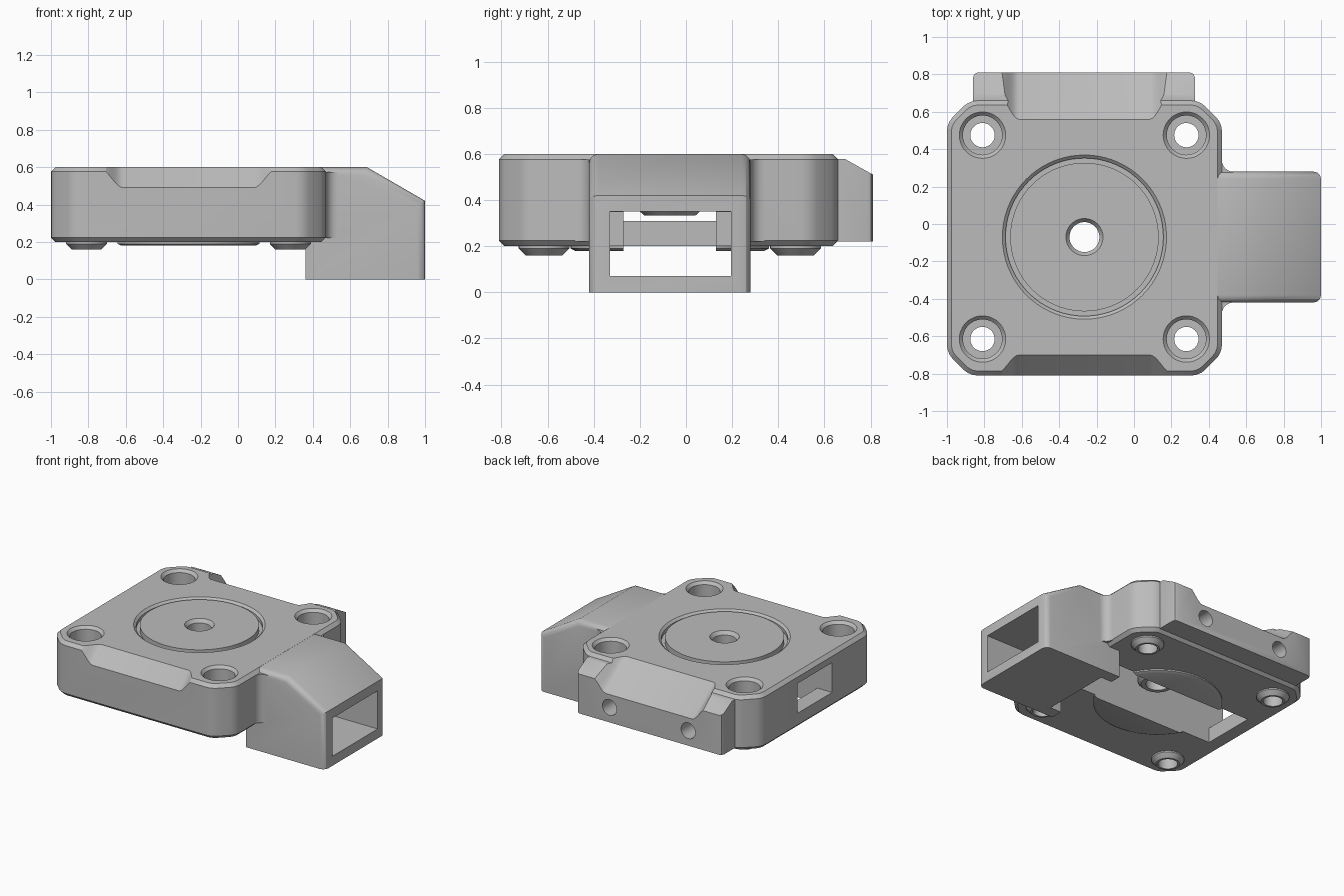
import bpy, bmesh, math
from mathutils import Vector

old = bpy.data.objects.get("Cube")
if old:
    bpy.data.objects.remove(old, do_unlink=True)

grey = bpy.data.materials.new("plain_grey")
grey.use_nodes = True
GREY = (0.5, 0.5, 0.5, 1)
grey.diffuse_color = GREY
grey.node_tree.nodes["Principled BSDF"].inputs["Base Color"].default_value = GREY

CX, CY = -0.265, -0.07          # centre of the round seat
HOLE = 0.545                    # screw offset from that centre
TOP, BASE = 0.6, 0.2


def finish(name, bm):
    bmesh.ops.recalc_face_normals(bm, faces=bm.faces)
    mesh = bpy.data.meshes.new(name)
    bm.to_mesh(mesh)
    bm.free()
    mesh.materials.append(grey)
    ob = bpy.data.objects.new(name, mesh)
    bpy.context.collection.objects.link(ob)
    return ob


def prism_mesh(pts, place, a, b):
    """Extrude a 2D outline from a to b; place maps (u, v, w) to xyz."""
    bm = bmesh.new()
    ends = [[bm.verts.new(place(u, v, w)) for u, v in pts] for w in (a, b)]
    for ring in ends:
        bm.faces.new(ring)
    n = len(pts)
    for i in range(n):
        j = (i + 1) % n
        bm.faces.new((ends[0][i], ends[0][j], ends[1][j], ends[1][i]))
    bmesh.ops.recalc_face_normals(bm, faces=bm.faces)
    return bm


def up(u, v, w):
    return (u, v, w)


def along_y(u, v, w):
    return (u, w, v)


def along_x(u, v, w):
    return (w, u, v)


def box(name, x, y, z):
    pts = [(x[0], y[0]), (x[1], y[0]), (x[1], y[1]), (x[0], y[1])]
    return finish(name, prism_mesh(pts, up, *z))


def lathe(name, profile, x, y, closed=False, sides=48):
    """Turn a (radius, z) profile about a vertical axis."""
    bm = bmesh.new()
    rings = []
    for r, z in profile:
        turns = [2 * math.pi * i / sides for i in range(sides)]
        rings.append([bm.verts.new((x + r * math.cos(t), y + r * math.sin(t), z)) for t in turns])
    pairs = list(zip(rings, rings[1:]))
    if closed:
        pairs.append((rings[-1], rings[0]))
    else:
        bm.faces.new(rings[0])
        bm.faces.new(rings[-1])
    for lo, hi in pairs:
        for i in range(sides):
            j = (i + 1) % sides
            bm.faces.new((lo[i], lo[j], hi[j], hi[i]))
    return finish(name, bm)


def bevel(bm, test, size, segments):
    edges = [e for e in bm.edges if test(*(v.co for v in e.verts))]
    bmesh.ops.bevel(bm, geom=edges, offset=size, segments=segments,
                    affect='EDGES', profile=0.5, clamp_overlap=True)


def combine(tool, operation):
    mod = housing.modifiers.new("join", 'BOOLEAN')
    mod.operation, mod.object, mod.solver = operation, tool, 'EXACT'
    bpy.ops.object.modifier_apply(modifier=mod.name)
    bpy.data.objects.remove(tool, do_unlink=True)


def add(tool):
    combine(tool, 'UNION')


def cut(tool):
    combine(tool, 'DIFFERENCE')


def upright(a, b):
    return abs(a.x - b.x) + abs(a.y - b.y) < 1e-4


# Main block: square with cut corners, softened edges
outline = [(-1, -0.69), (-0.88, -0.81), (0.35, -0.81), (0.47, -0.69),
           (0.47, 0.54), (0.35, 0.66), (-0.88, 0.66), (-1, 0.54)]
bm = prism_mesh(outline, up, BASE, TOP)
bevel(bm, upright, 0.04, 3)
bevel(bm, lambda a, b: abs(a.z - b.z) < 1e-4, 0.024, 1)
housing = finish("housing", bm)
bpy.context.view_layer.objects.active = housing
housing.select_set(True)

# Outlet duct with sloping nose
side = [(0.36, 0), (1, 0), (1, 0.42), (0.69, 0.5995), (0.36, 0.5995)]
bm = prism_mesh(side, along_y, -0.42, 0.28)
bevel(bm, lambda a, b: (upright(a, b) and a.x > 0.9) or
      (abs(a.y - b.y) < 1e-4 and min(a.z, b.z) > 0.4), 0.04, 3)
add(finish("duct", bm))

# Concave fillets between duct and block
arc = [(0.53 - 0.06 * math.cos(t), 0.41 - 0.06 * math.sin(t))
       for t in (math.pi / 2 * i / 6 for i in range(7))]
for s in (1, -1):
    pts = [(0.44, 0.41)] + arc + [(0.53, 0.32), (0.44, 0.32)]
    add(finish("fillet", prism_mesh([(u, CY + s * v) for u, v in pts], up, BASE + 0.02, 0.575)))

# Rear mounting flange
rear = [(0.5, 0.22), (0.81, 0.22), (0.81, 0.51), (0.69, 0.577), (0.5, 0.577)]
bm = prism_mesh(rear, along_x, -0.86, 0.325)
bevel(bm, lambda a, b: upright(a, b) and a.y > 0.8, 0.025, 2)
add(finish("flange", bm))

# Raised seat underneath
add(lathe("under_seat", [(0.41, 0.18), (0.43, 0.19), (0.43, 0.24)], CX, CY))

# Sloping scoops with S-shaped ends on front and rear
ramp = []
for i in range(9):
    t = i / 8
    ramp.append((0.35 + 0.12 * t, 0.1 * t * t * (3 - 2 * t)))
scoop = [(CX - u, v) for u, v in reversed(ramp)] + [(CX + u, v) for u, v in ramp]
scoop = [(CX - 0.47, 0.5)] + scoop + [(CX + 0.47, 0.5)]


def slope(start, rate):
    return lambda u, v, w: (u, w, TOP + v + rate * (w - start))


cut(finish("front_scoop", prism_mesh(scoop, slope(-0.70, 1), -0.9, -0.6)))
cut(finish("rear_scoop", prism_mesh(scoop, slope(0.56, -0.7), 0.48, 0.9)))

# Channel open underneath, side window and duct passage
cut(box("channel", (-0.88, 0.41), (-0.27, 0.13), (0, 0.53)))
cut(box("window", (-1.1, -0.8), (-0.27, 0.13), (0.31, 0.529)))
cut(box("passage", (0.355, 1.1), (-0.33, 0.195), (0.07, 0.35)))
cut(box("passage_rear", (0.3, 0.45), (-0.33, 0.195), (-0.1, 0.349)))

# Ring groove on top
groove = [(0.397, 0.56), (0.422, 0.56), (0.422, 0.585), (0.44, 0.601), (0.44, 0.65), (0.397, 0.65)]
cut(lathe("groove", groove, CX, CY, closed=True, sides=72))

# Centre boss hanging in the channel, with its bore
add(lathe("centre_boss", [(0.11, 0.332), (0.135, 0.355), (0.135, 0.55)], CX, CY))
cut(lathe("centre_bore", [(0.08, 0.1), (0.08, 0.575), (0.1, 0.601), (0.1, 0.7)], CX, CY))

# Corner screw bosses and counterbored holes
for sx in (-1, 1):
    for sy in (-1, 1):
        x, y = CX + sx * HOLE, CY + sy * HOLE
        add(lathe("screw_boss", [(0.08, 0.16), (0.11, 0.19), (0.11, 0.25)], x, y))
        cut(lathe("screw_hole", [(0.065, 0.1), (0.065, 0.32), (0.105, 0.32),
                                 (0.105, 0.58), (0.125, 0.601), (0.125, 0.7)], x, y))

# Two blind holes in the rear flange
for sx in (-1, 1):
    ring = [(CX + sx * 0.32 + 0.058 * math.cos(t), 0.33 + 0.058 * math.sin(t))
            for t in (2 * math.pi * i / 32 for i in range(32))]
    cut(finish("flange_hole", prism_mesh(ring, along_y, 0.5, 0.9)))

bpy.ops.object.shade_smooth_by_angle(angle=math.radians(30))
